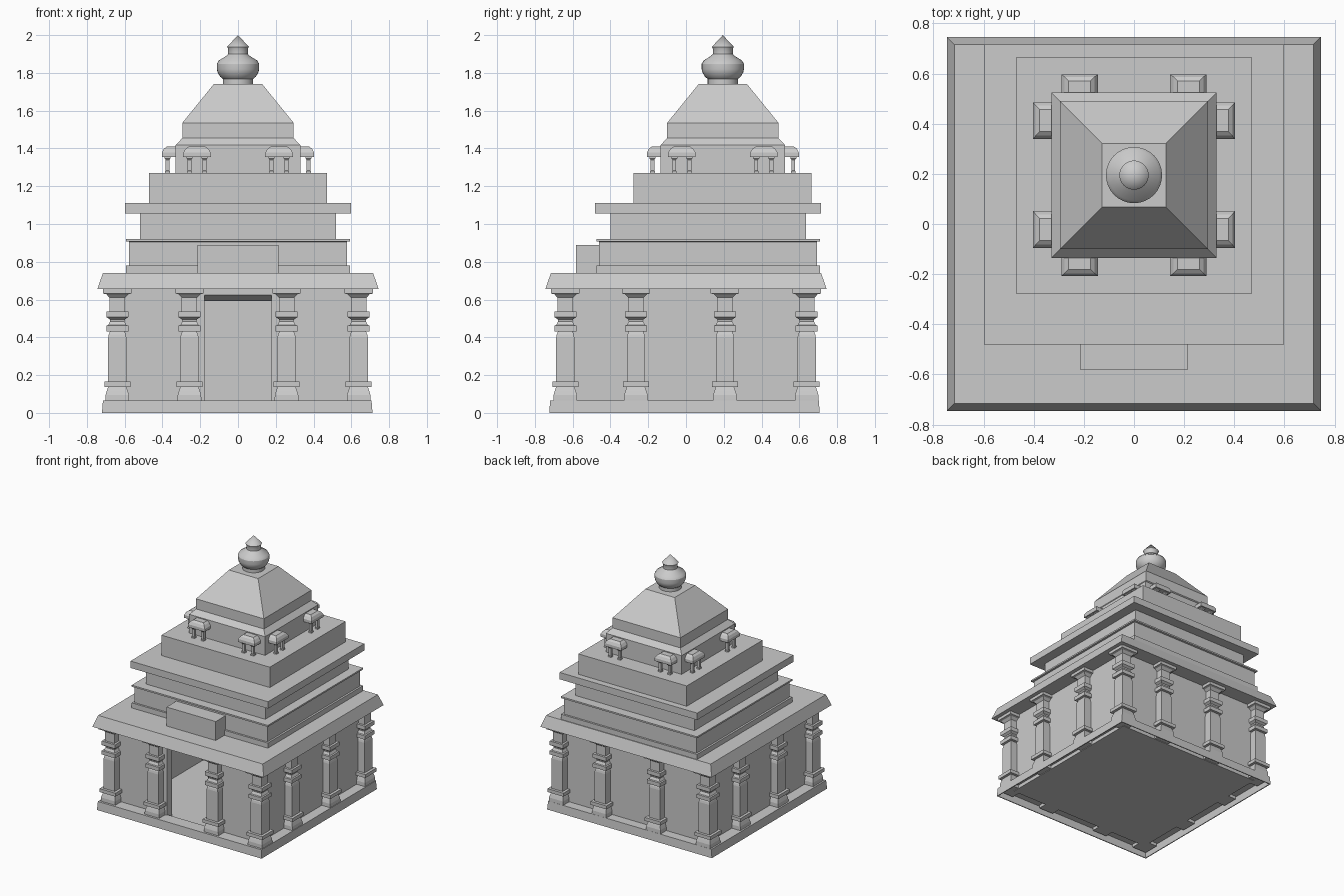
import bpy, bmesh, math
from mathutils import Matrix

cube = bpy.data.objects.get("Cube")
if cube:
    bpy.data.objects.remove(cube)

stone = bpy.data.materials.new("grey_stone")
stone.use_nodes = True
stone.diffuse_color = (0.6, 0.6, 0.6, 1)
stone.node_tree.nodes["Principled BSDF"].inputs["Base Color"].default_value = (0.6, 0.6, 0.6, 1)

LOWER_Y = 0.117   # centre of the lower roof tiers
TOWER_Y = 0.195   # centre of the upper tower


def finish(name, bm, matrix=None):
    if matrix:
        bm.transform(matrix)
    bmesh.ops.recalc_face_normals(bm, faces=bm.faces[:])
    mesh = bpy.data.meshes.new(name)
    bm.to_mesh(mesh)
    bm.free()
    mesh.materials.append(stone)
    ob = bpy.data.objects.new(name, mesh)
    bpy.context.collection.objects.link(ob)
    return ob


def loft(name, rings, matrix=None, frame=False):
    """Skin a stack of rectangles (x0, x1, y0, y1, z); cap it, or close it into a frame."""
    bm = bmesh.new()
    loops = [[bm.verts.new(c) for c in ((x0, y0, z), (x1, y0, z), (x1, y1, z), (x0, y1, z))]
             for x0, x1, y0, y1, z in rings]
    pairs = list(zip(loops, loops[1:]))
    if frame:
        pairs.append((loops[-1], loops[0]))
    else:
        bm.faces.new(loops[0])
        bm.faces.new(loops[-1])
    for a, b in pairs:
        for i in range(4):
            j = (i + 1) % 4
            bm.faces.new((a[i], a[j], b[j], b[i]))
    return finish(name, bm, matrix)


def square_stack(name, profile, x=0, y=0, frame=False):
    """Square tower from (half width, z) pairs."""
    return loft(name, [(x - h, x + h, y - h, y + h, z) for h, z in profile], frame=frame)


def box(name, x0, x1, y0, y1, z0, z1):
    return loft(name, [(x0, x1, y0, y1, z0), (x0, x1, y0, y1, z1)])


# Plinth: a hollow rim with a ledge around the chamber
square_stack("plinth", [(0.61, 0.058), (0.705, 0.058), (0.709, 0), (0.716, 0),
                        (0.711, 0.066), (0.61, 0.066)], -0.004, -0.008, frame=True)

# Chamber floor and walls with an open doorway
W, T, FRONT, DOOR, Z0, Z1 = 0.628, 0.09, 0.06, 0.177, 0.03, 0.656
box("chamber_floor", -W, W, -W, W, Z0, Z0 + 0.006)
box("back_wall", -W, W, W - T, W, Z0, Z1)
for side, s in (("left", 1), ("right", -1)):
    xs = sorted((s * W, s * (W - T)))
    box(side + "_wall", *xs, -W, W - T, Z0, Z1)
    xs = sorted((s * DOOR, s * (W - T)))
    box(side + "_front_wall", *xs, -W, FRONT - W, Z0, Z1)

# Lintel with a sloping underside
lintel = box("door_lintel", -DOOR, DOOR, -W, FRONT - W, 0.623, Z1)
for v in lintel.data.vertices:
    if v.co.z < 0.64 and v.co.y > -W + 0.01:
        v.co.z = 0.592

# Moulded square columns
COLUMN = [(0.063, 0.034), (0.063, 0.07), (0.062, 0.095), (0.056, 0.115), (0.048, 0.138),
          (0.069, 0.138), (0.069, 0.165), (0.048, 0.165), (0.048, 0.40),
          (0.045, 0.415), (0.038, 0.432), (0.058, 0.432), (0.058, 0.462),
          (0.048, 0.465), (0.038, 0.485), (0.04, 0.495), (0.058, 0.507),
          (0.058, 0.538), (0.041, 0.538), (0.041, 0.61), (0.058, 0.628),
          (0.075, 0.632), (0.075, 0.657)]
C = 0.639
for sx in (-1, 1):
    for sy in (-1, 1):
        square_stack("corner_column", COLUMN, sx * C, sy * C)
    square_stack("front_column", COLUMN, sx * 0.257, -C)
for t in (-0.265, 0.206):
    square_stack("left_column", COLUMN, C, t)
    square_stack("back_column", COLUMN, -t, C)
    square_stack("right_column", COLUMN, -C, -t)

# Sloped eave
square_stack("eave", [(0.745, 0.655), (0.715, 0.741)])

# Stepped roof tiers
square_stack("first_tier", [(0.592, 0.741), (0.592, 0.781), (0.577, 0.781), (0.577, 0.906),
                            (0.592, 0.908), (0.592, 0.92)], 0, LOWER_Y)
square_stack("second_tier", [(0.518, 0.92), (0.518, 1.056)], 0, LOWER_Y)
square_stack("tier_ledge", [(0.598, 1.056), (0.598, 1.11)], 0, LOWER_Y)
square_stack("third_tier", [(0.471, 1.11), (0.471, 1.27)], 0, TOWER_Y - 0.002)
box("front_block", -0.214, 0.214, -0.582, -0.45, 0.741, 0.89)

# Tower and pyramid cap
square_stack("tower", [(0.33, 1.27), (0.33, 1.417), (0.295, 1.455)], 0, TOWER_Y)
square_stack("pyramid_roof", [(0.295, 1.455), (0.295, 1.535), (0.127, 1.742)], 0, TOWER_Y)

# Small porches on every side of the tower
for k in range(4):
    for s in (-1, 1):
        m = (Matrix.Translation((0, TOWER_Y, 0)) @ Matrix.Rotation(k * math.pi / 2, 4, "Z")
             @ Matrix.Translation((s * 0.217, 0, 0)))
        loft("porch_roof", [(-h, h, front, -0.325, z) for h, front, z in
                            ((0.073, -0.402, 1.355), (0.073, -0.402, 1.378),
                             (0.06, -0.392, 1.398), (0.044, -0.376, 1.41))], m)
        for leg in (-0.04, 0.04):
            loft("porch_post", [(leg - h, leg + h, -0.373 - h, -0.373 + h, z) for h, z in
                                ((0.013, 1.27), (0.013, 1.28), (0.01, 1.282),
                                 (0.01, 1.34), (0.016, 1.348), (0.016, 1.356))], m)

# Turned finial
PROFILE = [(0, 1.74), (0.08, 1.74), (0.08, 1.768), (0.095, 1.78), (0.108, 1.803),
           (0.112, 1.82), (0.112, 1.848), (0.101, 1.866), (0.062, 1.89),
           (0.053, 1.9), (0.053, 1.928), (0.058, 1.938), (0, 2.0)]
bm = bmesh.new()
verts = [bm.verts.new((r, 0, z)) for r, z in PROFILE]
edges = [bm.edges.new(pair) for pair in zip(verts, verts[1:])]
bmesh.ops.spin(bm, geom=verts + edges, cent=(0, 0, 0), axis=(0, 0, 1),
               angle=2 * math.pi, steps=32)
bmesh.ops.remove_doubles(bm, verts=bm.verts[:], dist=0.0005)
finial = finish("finial", bm, Matrix.Translation((0, TOWER_Y, 0)))
bpy.ops.object.select_all(action="DESELECT")
finial.select_set(True)
bpy.context.view_layer.objects.active = finial
bpy.ops.object.shade_smooth_by_angle(angle=math.radians(30))
